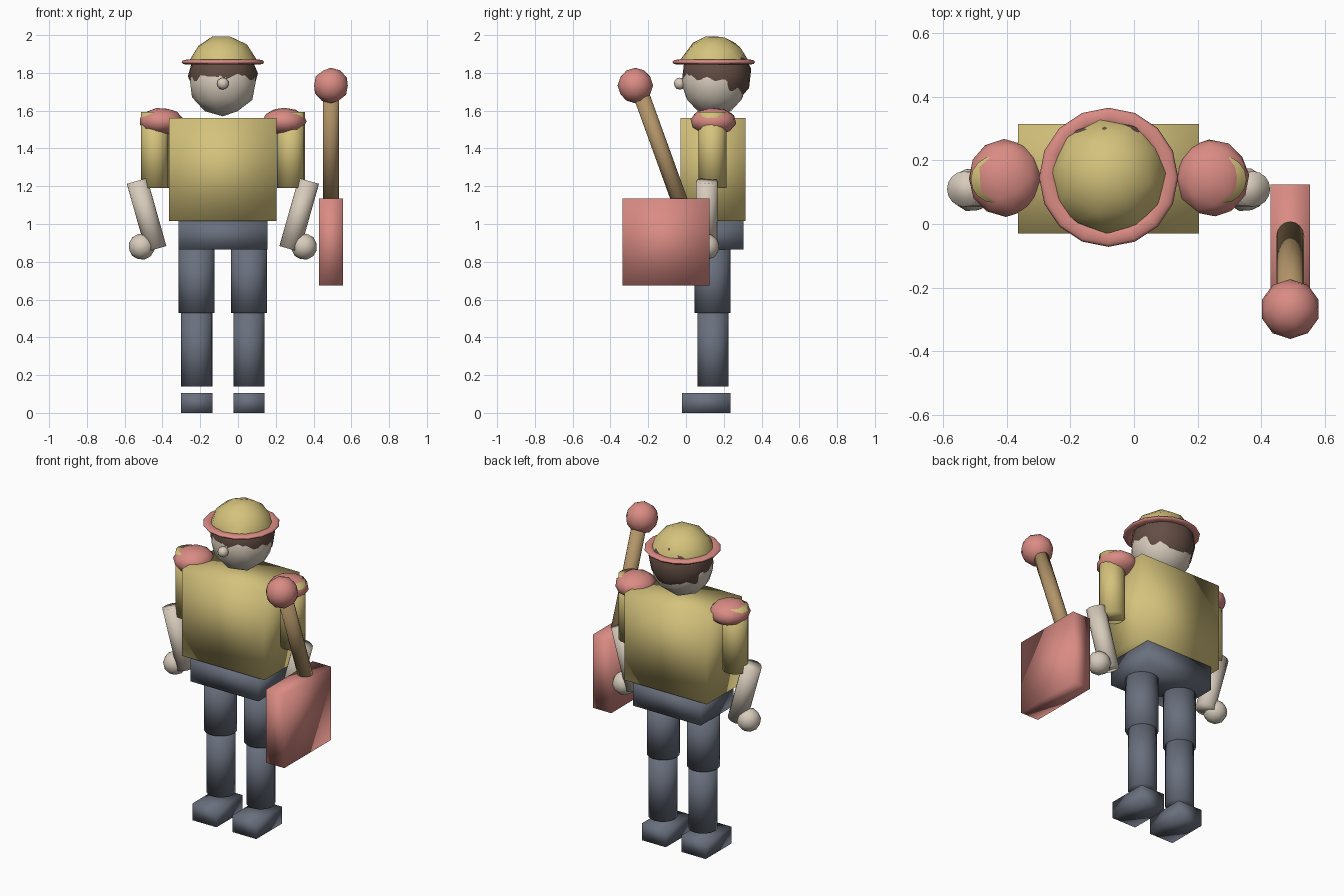
import bpy, bmesh
from mathutils import Vector, Matrix, Euler

cube = bpy.data.objects.get("Cube")
if cube:
    bpy.data.objects.remove(cube, do_unlink=True)


def material(name, rgb):
    m = bpy.data.materials.new(name)
    m.use_nodes = True
    m.diffuse_color = (*rgb, 1)
    m.node_tree.nodes["Principled BSDF"].inputs["Base Color"].default_value = (*rgb, 1)
    return m


yellow = material("straw_yellow", (0.66, 0.54, 0.2))
red = material("soft_red", (0.70, 0.26, 0.23))
slate = material("slate_blue", (0.14, 0.16, 0.205))
skin = material("pale_skin", (0.68, 0.60, 0.50))
brown = material("hair_brown", (0.127, 0.076, 0.058))
wood = material("wood", (0.445, 0.296, 0.14))

MID_X, MID_Y = -0.08, 0.143   # body axis


def finish(name, bm, mat):
    mesh = bpy.data.meshes.new(name)
    for f in bm.faces:
        f.smooth = True
    bm.to_mesh(mesh)
    bm.free()
    mesh.materials.append(mat)
    ob = bpy.data.objects.new(name, mesh)
    bpy.context.collection.objects.link(ob)
    return ob


def box(name, mat, low, high):
    low, high = Vector(low), Vector(high)
    bm = bmesh.new()
    size = Matrix.Diagonal((*(high - low), 1))
    bmesh.ops.create_cube(bm, size=1, matrix=Matrix.Translation((low + high) / 2) @ size)
    return finish(name, bm, mat)


def rod(name, mat, start, end, radius, sides=16):
    start, end = Vector(start), Vector(end)
    axis = end - start
    bm = bmesh.new()
    place = Matrix.Translation((start + end) / 2) @ axis.to_track_quat("Z", "Y").to_matrix().to_4x4()
    bmesh.ops.create_cone(bm, cap_ends=True, segments=sides, radius1=radius,
                          radius2=radius, depth=axis.length, matrix=place)
    return finish(name, bm, mat)


def ball(name, mat, centre, scale, turn=(0, 0, 0), cut=None):
    bm = bmesh.new()
    place = (Matrix.Translation(centre) @ Matrix.Diagonal((*scale, 1))
             @ Euler(turn).to_matrix().to_4x4())
    bmesh.ops.create_icosphere(bm, subdivisions=2, radius=1, matrix=place)
    if cut is not None:
        bmesh.ops.bisect_plane(bm, geom=bm.verts[:] + bm.edges[:] + bm.faces[:],
                               plane_co=(0, 0, cut), plane_no=(0, 0, 1), clear_inner=True)
    return finish(name, bm, mat)


# Body
box("torso", yellow, (-0.365, -0.03, 1.015), (0.205, 0.315, 1.56))
box("pelvis", slate, (-0.315, -0.02, 0.865), (0.155, 0.305, 1.015))

# Limbs, one set on each side
for side, s in (("right", -1), ("left", 1)):
    def at(dx, y, z):
        return (MID_X + s * dx, y, z)

    rod(side + "_thigh", slate, at(0.139, 0.14, 0.53), at(0.139, 0.14, 0.865), 0.095)
    rod(side + "_shin", slate, at(0.138, 0.143, 0.14), at(0.138, 0.143, 0.53), 0.083)
    x = MID_X + s * 0.138
    box(side + "_foot", slate, (x - 0.083, -0.02, 0), (x + 0.083, 0.235, 0.105))
    rod(side + "_upper_arm", yellow, at(0.36, 0.14, 1.19), at(0.36, 0.14, 1.592), 0.074)
    rod(side + "_forearm", skin, at(0.455, 0.11, 1.228), at(0.353, 0.11, 0.868), 0.056)
    ball(side + "_hand", skin, at(0.43, 0.108, 0.88), (0.07, 0.07, 0.07), (0.3, 0.2, 0.4))
    ball(side + "_shoulder_pad", red, at(0.326, 0.145, 1.543), (0.117, 0.123, 0.073),
         (0.5, s * 0.4, 0.3))

# Head
ball("head", skin, (MID_X, 0.15, 1.753), (0.183, 0.176, 0.183))
ball("nose", skin, (MID_X, -0.033, 1.743), (0.032, 0.032, 0.032))
ball("hair", brown, (MID_X, 0.162, 1.79), (0.186, 0.186, 0.184), (0.45, 0.3, 0.8))

# Cap with a flattened ring brim
ball("cap", yellow, (MID_X, 0.15, 1.815), (0.188, 0.188, 0.187), (0.3, 0.15, 0.2), cut=1.845)
bpy.ops.mesh.primitive_torus_add(major_segments=16, minor_segments=8, major_radius=0.192,
                                 minor_radius=0.027, location=(MID_X, 0.147, 1.857))
brim = bpy.context.object
brim.name = "cap_brim"
brim.scale.z = 0.5
brim.data.materials.append(red)
bpy.ops.object.shade_smooth()

# Mallet carried beside the left hand
box("mallet_head", red, (0.43, -0.335, 0.675), (0.555, 0.125, 1.135))
rod("mallet_handle", wood, (0.492, -0.25, 1.72), (0.492, -0.015, 1.07), 0.043)
ball("mallet_knob", red, (0.492, -0.268, 1.733), (0.094, 0.094, 0.094))
